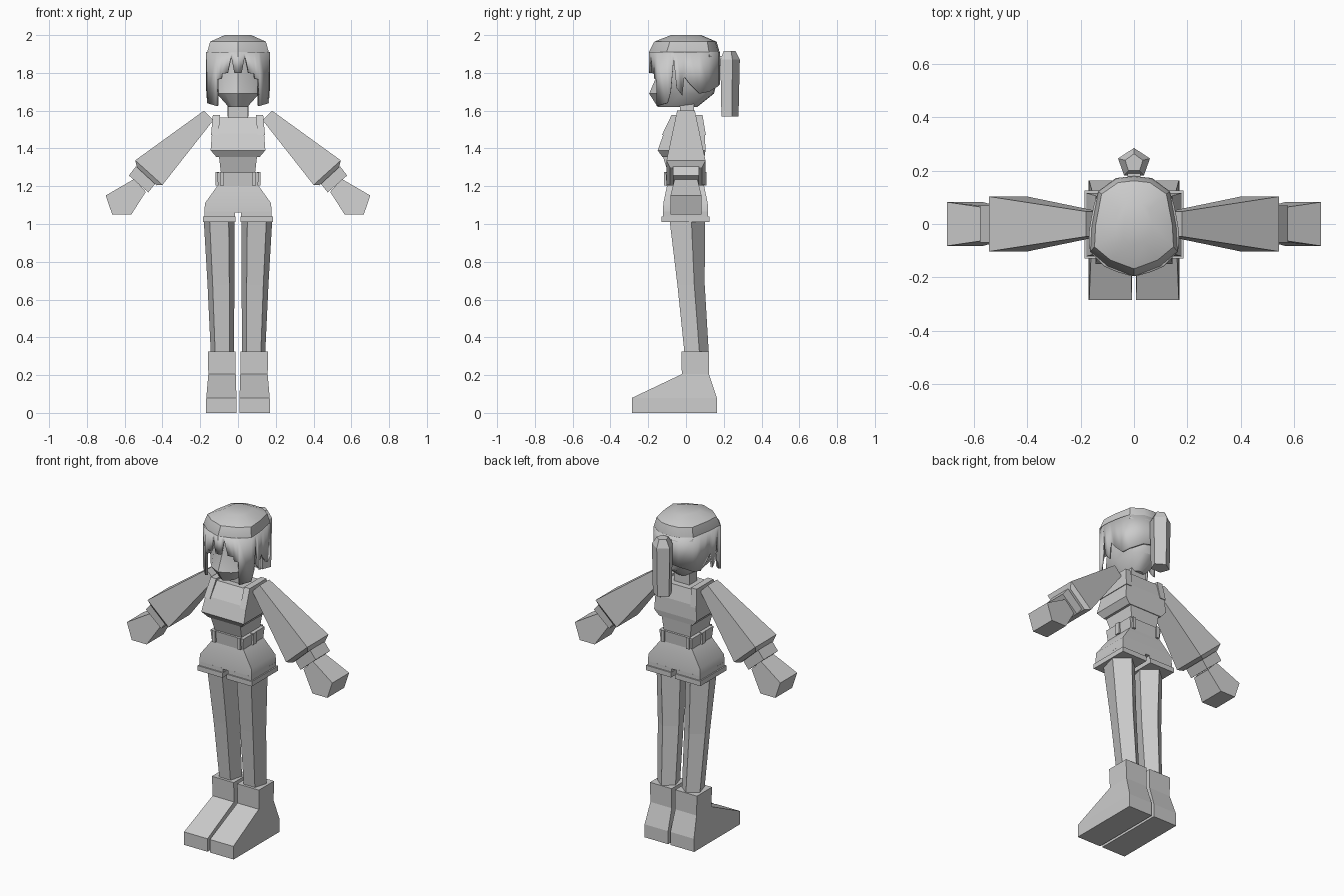
import bpy, bmesh, math

grey = bpy.data.materials.new("plain_grey")
grey.diffuse_color = (0.6, 0.6, 0.6, 1)


def finish(name, bm, mirror=False, smooth=None, thick=0):
    bmesh.ops.recalc_face_normals(bm, faces=bm.faces)
    me = bpy.data.meshes.new(name)
    bm.to_mesh(me)
    bm.free()
    me.materials.append(grey)
    ob = bpy.data.objects.new(name, me)
    bpy.context.collection.objects.link(ob)
    if mirror:
        ob.modifiers.new("mirror", 'MIRROR')
    if thick:
        s = ob.modifiers.new("thickness", 'SOLIDIFY')
        s.thickness, s.offset = thick, 0
    if smooth:
        bpy.ops.object.select_all(action='DESELECT')
        ob.select_set(True)
        bpy.context.view_layer.objects.active = ob
        bpy.ops.object.shade_smooth_by_angle(angle=math.radians(smooth))
    return ob


def loft(name, rings, mirror=False, smooth=None):
    """Skin closed rings of equal point count and cap both ends."""
    bm = bmesh.new()
    vs = [[bm.verts.new(p) for p in r] for r in rings]
    n = len(vs[0])
    for a, b in zip(vs, vs[1:]):
        for i in range(n):
            j = (i + 1) % n
            bm.faces.new((a[i], a[j], b[j], b[i]))
    bm.faces.new(vs[0])
    bm.faces.new(vs[-1])
    return finish(name, bm, mirror, smooth)


def rect(z, x0, x1, y0, y1):
    return [(x0, y0, z), (x1, y0, z), (x1, y1, z), (x0, y1, z)]


def pent(z, cx, cy, rx, ry):
    # five-sided ring with a point at the back
    return [(cx + rx * math.sin(math.tau * i / 5), cy + ry * math.cos(math.tau * i / 5), z)
            for i in range(5)]


def arm_ring(top, bot, d):
    return [(top[0], -d, top[1]), (top[0], d, top[1]), (bot[0], d, bot[1]), (bot[0], -d, bot[1])]


def head_ring(z, hx, y0, y1):
    half = [(0, 0), (.6, .1), (1, .25), (.97, .5), (.82, .85), (.4, .98), (0, 1)]
    pts = half + [(-u, v) for u, v in half[-2:0:-1]]
    return [(u * hx, y0 + (y1 - y0) * v, z) for u, v in pts]


# Boots and legs
loft("boot", [rect(0, .008, .17, -.285, .163), rect(.08, .008, .168, -.285, .163),
              rect(.205, .012, .157, -.022, .122), rect(.325, .012, .16, -.025, .122)], True)
loft("leg", [pent(.31, .083, .05, .064, .071), pent(.68, .09, .019, .075, .08),
             pent(1.03, .1, -.004, .086, .104)], True)

# Shorts with split cuffs
loft("shorts_cuff", [rect(1.01, .014, .185, -.13, .125), rect(1.04, .014, .185, -.13, .125)], True)
loft("shorts_leg", [rect(1.03, .016, .177, -.122, .117), rect(1.065, .016, .178, -.122, .117)], True)
loft("shorts", [rect(1.06, -.178, .178, -.122, .117), rect(1.11, -.175, .175, -.12, .115),
                rect(1.205, -.107, .107, -.1, .095)], smooth=50)

# Belt and belt loops
loft("belt", [rect(1.2, -.105, .105, -.102, .095), rect(1.272, -.112, .112, -.108, .1)])
for y in (-.108, .1):
    loft("belt_loop", [rect(1.205, .075, .095, y - .008, y + .008),
                       rect(1.275, .075, .095, y - .008, y + .008)], True)
loft("side_belt_loop", [rect(1.205, .1, .118, -.02, .01), rect(1.275, .1, .118, -.02, .01)], True)

# Midriff, crop top, shoulder straps, neck
loft("midriff", [rect(1.25, -.088, .088, -.088, .085), rect(1.375, -.103, .103, -.128, .095)])
loft("crop_top", [rect(1.355, -.115, .115, -.125, .098), rect(1.39, -.145, .145, -.15, .103),
                  rect(1.48, -.138, .138, -.118, .1), rect(1.565, -.125, .125, -.068, .08)])
loft("shoulder_strap", [rect(1.47, .103, .143, -.128, .105), rect(1.578, .095, .133, -.076, .087)], True)
loft("neck", [rect(1.55, -.052, .052, -.032, .042), rect(1.68, -.052, .052, -.032, .042)])

# Arms
loft("sleeve", [arm_ring((.18, 1.6), (.13, 1.55), .047), arm_ring((.544, 1.337), (.4, 1.207), .103),
                arm_ring((.535, 1.3), (.432, 1.205), .085)], True)
loft("wrist_cuff", [arm_ring((.54, 1.305), (.437, 1.215), .07),
                    arm_ring((.578, 1.257), (.475, 1.167), .07)], True)
hand = [(.55, 1.238, .06), (.7, 1.151, .082), (.666, 1.05, .082), (.565, 1.05, .082), (.488, 1.17, .06)]
loft("hand", [[(x, s * d, z) for x, z, d in hand] for s in (-1, 1)], True)

# Head
loft("head", [head_ring(1.62, .05, -.15, .06), head_ring(1.69, .112, -.195, .148),
              head_ring(1.78, .13, -.157, .17), head_ring(1.9, .13, -.155, .165)], smooth=35)

# Hair: crown, hanging fringe and side locks, ponytail
loft("hair_crown", [head_ring(1.885, .163, -.196, .18), head_ring(1.91, .163, -.196, .178),
                    head_ring(1.965, .148, -.168, .162), head_ring(2.0, .07, -.08, .08)], smooth=35)
fringe = [(0, -.188, 1.8), (.018, -.185, 1.8), (.035, -.18, 1.89), (.055, -.175, 1.8),
          (.085, -.163, 1.795), (.087, -.162, 1.77), (.108, -.152, 1.765), (.11, -.15, 1.625),
          (.158, -.1, 1.64), (.16, -.08, 1.7), (.161, -.065, 1.87), (.161, -.05, 1.72),
          (.16, -.02, 1.68), (.158, -.01, 1.78), (.153, .02, 1.74), (.143, .07, 1.69),
          (.128, .118, 1.7), (.066, .165, 1.73), (0, .172, 1.74)]
bm = bmesh.new()
cols = [(bm.verts.new((x, y, 1.91)), bm.verts.new((x, y, zb))) for x, y, zb in fringe]
for a, b in zip(cols, cols[1:]):
    bm.faces.new((a[0], a[1], b[1], b[0]))
finish("hair_fringe_and_locks", bm, True, 30, .015)
loft("ponytail", [pent(1.57, 0, .228, .058, .05), pent(1.87, 0, .228, .063, .057),
                  pent(1.915, 0, .228, .035, .035)])
loft("hair_tie", [rect(1.84, -.025, .025, .15, .2), rect(1.89, -.025, .025, .15, .2)])
